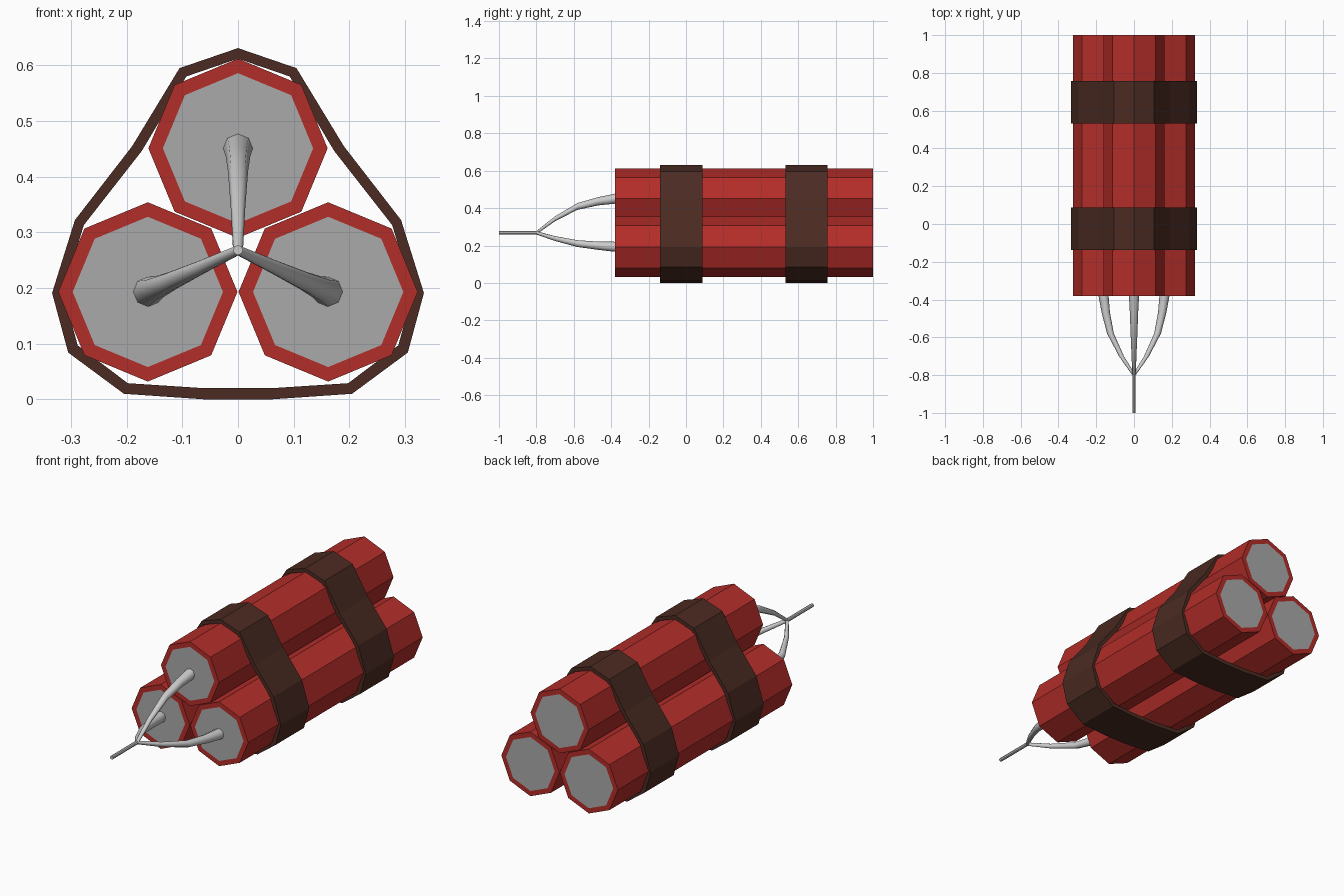
import bpy, bmesh
from math import cos, sin, pi

if "Cube" in bpy.data.objects:
    bpy.data.objects.remove(bpy.data.objects["Cube"])

def material(name, rgb):
    m = bpy.data.materials.new(name)
    m.diffuse_color = (*rgb, 1)
    m.use_nodes = True
    m.node_tree.nodes["Principled BSDF"].inputs["Base Color"].default_value = m.diffuse_color
    return m

red = material("red_paper", (0.45, 0.026, 0.022))
brown = material("brown_strap", (0.07, 0.024, 0.016))
grey = material("grey_filling", (0.4, 0.4, 0.4))

def finish(bm, name, *mats):
    bmesh.ops.recalc_face_normals(bm, faces=bm.faces)
    me = bpy.data.meshes.new(name)
    bm.to_mesh(me)
    bm.free()
    for m in mats:
        me.materials.append(m)
    ob = bpy.data.objects.new(name, me)
    bpy.context.collection.objects.link(ob)
    return ob

def bridge(bm, a, b):
    for i in range(len(a)):
        j = (i + 1) % len(a)
        bm.faces.new((a[i], a[j], b[j], b[i]))

def tube(bm, path, sides=8):
    """Capped tube through (x, y, z, radius) stations, rings facing y."""
    rings = [[bm.verts.new((x + r * cos(2 * pi * i / sides), y,
                            z + r * sin(2 * pi * i / sides)))
              for i in range(sides)] for x, y, z, r in path]
    for a, b in zip(rings, rings[1:]):
        bridge(bm, a, b)
    return [bm.faces.new(rings[0]), bm.faces.new(rings[-1])]

CENTERS = {"left": (-0.162, 0.193), "right": (0.162, 0.193), "top": (0, 0.451)}
JOINT_Z = 0.268

for side, (cx, cz) in CENTERS.items():
    # octagonal stick with grey ends inset in a red rim
    bm = bmesh.new()
    caps = tube(bm, [(cx, -0.38, cz, 0.161), (cx, 1.0, cz, 0.161)])
    bmesh.ops.recalc_face_normals(bm, faces=bm.faces)
    bmesh.ops.inset_individual(bm, faces=caps, thickness=0.026)
    for f in caps:
        f.material_index = 1
    finish(bm, "stick_" + side, red, grey)

    # tapering fuse bending in to the joint: (y, fraction outward, radius)
    bm = bmesh.new()
    tube(bm, [(cx * t, y, JOINT_Z + (cz - JOINT_Z) * t, r) for y, t, r in
              [(-0.375, 1.0, 0.027), (-0.47, 0.92, 0.022), (-0.58, 0.77, 0.018),
               (-0.70, 0.41, 0.013), (-0.80, 0.0, 0.009)]])
    ob = finish(bm, "fuse_" + side)
    for p in ob.data.polygons:
        p.use_smooth = len(p.vertices) == 4

# joined fuse tip
bm = bmesh.new()
tube(bm, [(0, -1.0, JOINT_Z, 0.009), (0, -0.79, JOINT_Z, 0.009)])
finish(bm, "fuse_tip")

# straps: right half of outer and inner outlines, mirrored to the left
OUTER = [(0, 0.631), (0.105, 0.595), (0.19, 0.455), (0.293, 0.322), (0.334, 0.191),
         (0.305, 0.084), (0.205, 0.01), (0.06, 0.0)]
INNER = [(0, 0.612), (0.093, 0.58), (0.173, 0.446), (0.277, 0.313), (0.314, 0.191),
         (0.288, 0.097), (0.198, 0.029), (0.06, 0.02)]

def strap(name, y0, y1):
    bm = bmesh.new()
    def loop(half, y):
        pts = half + [(-x, z) for x, z in reversed(half[1:])]
        return [bm.verts.new((x, y, z)) for x, z in pts]
    loops = [loop(OUTER, y0), loop(OUTER, y1), loop(INNER, y1), loop(INNER, y0)]
    for i in range(4):
        bridge(bm, loops[i], loops[(i + 1) % 4])
    finish(bm, name, brown)

strap("strap_front", -0.138, 0.087)
strap("strap_back", 0.533, 0.757)
